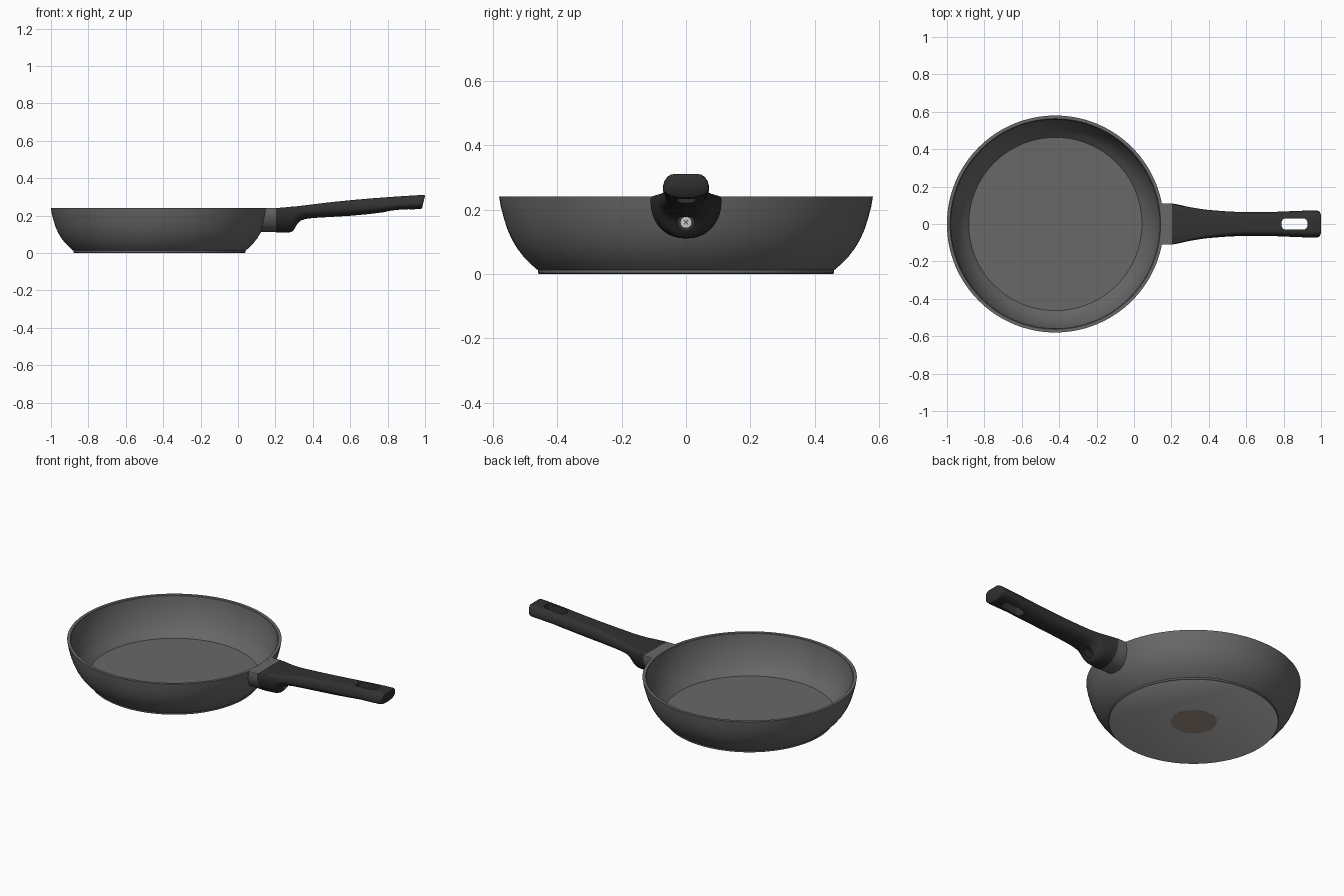
import bpy, bmesh, math
from mathutils import Matrix, Vector

if "Cube" in bpy.data.objects:
    bpy.data.objects.remove(bpy.data.objects["Cube"])

PAN_X = -0.4205


def material(name, r, g, b):
    m = bpy.data.materials.new(name)
    m.diffuse_color = (r, g, b, 1)
    m.use_nodes = True
    m.node_tree.nodes["Principled BSDF"].inputs["Base Color"].default_value = m.diffuse_color
    return m


pan_grey = material("pan grey", 0.138, 0.138, 0.141)
base_grey = material("base light grey", 0.52, 0.52, 0.52)
handle_black = material("handle black", 0.031, 0.031, 0.032)
disc_brown = material("disc brown", 0.35, 0.29, 0.235)
steel = material("screw steel", 0.6, 0.6, 0.6)


def finish(bm, name, mat, angle=35):
    bmesh.ops.recalc_face_normals(bm, faces=bm.faces)
    me = bpy.data.meshes.new(name)
    bm.to_mesh(me)
    bm.free()
    ob = bpy.data.objects.new(name, me)
    bpy.context.collection.objects.link(ob)
    me.materials.append(mat)
    smooth(ob, angle)
    return ob


def smooth(ob, angle):
    bpy.ops.object.select_all(action='DESELECT')
    ob.select_set(True)
    bpy.context.view_layer.objects.active = ob
    bpy.ops.object.shade_smooth_by_angle(angle=math.radians(angle))


def loft(rings, name, mat, angle=35):
    bm = bmesh.new()
    vs = [[bm.verts.new(p) for p in ring] for ring in rings]
    n = len(vs[0])
    for a, b in zip(vs, vs[1:]):
        for i in range(n):
            bm.faces.new((a[i], a[(i + 1) % n], b[(i + 1) % n], b[i]))
    bm.faces.new(vs[0])
    bm.faces.new(vs[-1])
    return finish(bm, name, mat, angle)


def circle(r, z, n=128):
    return [(PAN_X + r * math.cos(2 * math.pi * i / n),
             r * math.sin(2 * math.pi * i / n), z) for i in range(n)]


def cylinder_x(name, mat, r, x0, x1, z, n=32):
    ring = lambda x: [(x, r * math.cos(2 * math.pi * i / n),
                       z + r * math.sin(2 * math.pi * i / n)) for i in range(n)]
    return loft([ring(x0), ring(x1)], name, mat)


def interp(table, x, col):
    for a, b in zip(table, table[1:]):
        if x <= b[0]:
            t = max(0, (x - a[0]) / (b[0] - a[0]))
            return a[col] + (b[col] - a[col]) * t
    return table[-1][col]


def cut(ob, cutter):
    cutter.hide_render = True
    m = ob.modifiers.new("cut", 'BOOLEAN')
    m.operation, m.solver, m.object = 'DIFFERENCE', 'EXACT', cutter
    bpy.context.view_layer.objects.active = ob
    bpy.ops.object.modifier_apply(modifier=m.name)
    bpy.data.objects.remove(cutter)


# pan bowl: outer wall up, over the rim, inner wall down to the floor
outer = [(0.455, 0.0), (0.46, 0.003), (0.46, 0.012), (0.464, 0.015), (0.482, 0.031),
         (0.503, 0.052), (0.523, 0.078), (0.54, 0.106), (0.555, 0.14),
         (0.566, 0.175), (0.575, 0.21), (0.58, 0.24)]
inner = [(0.563, 0.24), (0.56, 0.237), (0.555, 0.2), (0.544, 0.16),
         (0.526, 0.115), (0.508, 0.082), (0.488, 0.055), (0.463, 0.028)]
bowl = loft([circle(r, z) for r, z in outer + inner], "pan_bowl", pan_grey)

# light base plate: the downward face of the bowl
bowl.data.materials.append(base_grey)
for f in bowl.data.polygons:
    if f.normal.z < -0.9 and f.center.z < 0.002:
        f.material_index = 1

# disc under the base
loft([circle(0.125, 0.002, 64), circle(0.125, -0.0005, 64)], "base_disc", disc_brown)


# handle cross-section: flat top, rounded shoulders, U-shaped bottom
def section(w, top, bottom, edge, mid, scale=1.0):
    zm = top - mid * (top - bottom)
    half = [(edge * w * 0.5, top)]
    for i in range(6):
        a = math.pi / 2 * i / 6
        half.append((w * (edge + (1 - edge) * math.sin(a)), zm + (top - zm) * math.cos(a)))
    for i in range(9):
        a = math.pi / 2 * i / 9
        half.append((w * math.cos(a) ** 0.9, zm - (zm - bottom) * math.sin(a)))
    pts = [(0, top)] + half + [(0, bottom)] + [(-y, z) for y, z in reversed(half)]
    c = (top + bottom) / 2
    return [(y * scale, c + (z - c) * scale) for y, z in pts]


# collar joining bowl and handle, following the round wall
root = section(0.11, 0.2398, 0.112, 0.985, 0.14)
wall = [(z, r - 0.003) for r, z in outer]
start = [(PAN_X + math.sqrt(interp(wall, z, 1) ** 2 - y * y), y, z) for y, z in root]
loft([start, [(0.203, y, z) for y, z in root]], "handle_collar", pan_grey)

# handle stations: x, half width, top, bottom, top edge ratio, widest height
stations = [
    (0.203, 0.110, 0.240, 0.110, 0.98, 0.14),
    (0.25, 0.101, 0.244, 0.110, 0.94, 0.17),
    (0.28, 0.094, 0.247, 0.111, 0.90, 0.20),
    (0.293, 0.091, 0.248, 0.117, 0.88, 0.22),
    (0.305, 0.089, 0.249, 0.133, 0.86, 0.25),
    (0.318, 0.087, 0.250, 0.155, 0.84, 0.30),
    (0.335, 0.084, 0.252, 0.172, 0.82, 0.36),
    (0.36, 0.080, 0.255, 0.182, 0.78, 0.42),
    (0.40, 0.075, 0.260, 0.187, 0.74, 0.46),
    (0.50, 0.067, 0.272, 0.193, 0.66, 0.50),
    (0.60, 0.063, 0.282, 0.199, 0.60, 0.52),
    (0.70, 0.063, 0.291, 0.208, 0.56, 0.55),
    (0.78, 0.066, 0.297, 0.218, 0.54, 0.58),
    (0.85, 0.069, 0.302, 0.228, 0.53, 0.60),
    (0.93, 0.072, 0.307, 0.233, 0.52, 0.62),
    (0.975, 0.072, 0.310, 0.235, 0.52, 0.62)]
rings = [[(s[0], y, z) for y, z in section(*s[1:])] for s in stations[:-1]]
# slanted, rounded handle end
ends = [[(x - 0.24 * (0.31 - z), y, z) for y, z in section(*stations[-1][1:], scale=sc)]
        for x, sc in ((0.982, 1.0), (0.992, 0.985), (0.998, 0.95), (1.0, 0.90))]
shift = 1.0 - max(p[0] for p in ends[-1])
rings += [[(x + shift, y, z) for x, y, z in r] for r in ends]
handle = loft(rings, "handle", handle_black, 45)

# hanging slot through the handle
slot = []
for cx, cy, a0 in ((0.905, 0.008, 0), (0.811, 0.008, 90), (0.811, -0.008, 180), (0.905, -0.008, 270)):
    for k in range(7):
        a = math.radians(a0 + 15 * k)
        slot.append((cx + 0.022 * math.cos(a), cy + 0.022 * math.sin(a)))
cut(handle, loft([[(x, y, z) for x, y in slot] for z in (0.1, 0.4)], "slot_cutter", handle_black))

# screw recess under the handle
cut(handle, cylinder_x("recess_cutter", handle_black, 0.026, 0.25, 0.345, 0.16))
smooth(handle, 45)

# screw with a thin cross slot
cylinder_x("screw", steel, 0.018, 0.245, 0.27, 0.16)
for i, name in enumerate(("screw_slot_a", "screw_slot_b")):
    bm = bmesh.new()
    bmesh.ops.create_cube(bm, size=1, matrix=Matrix.Translation(Vector((0.27, 0, 0.16)))
                          @ Matrix.Rotation(math.radians(45 + 90 * i), 4, 'X')
                          @ Matrix.Diagonal((0.002, 0.02, 0.002, 1)))
    finish(bm, name, handle_black)
